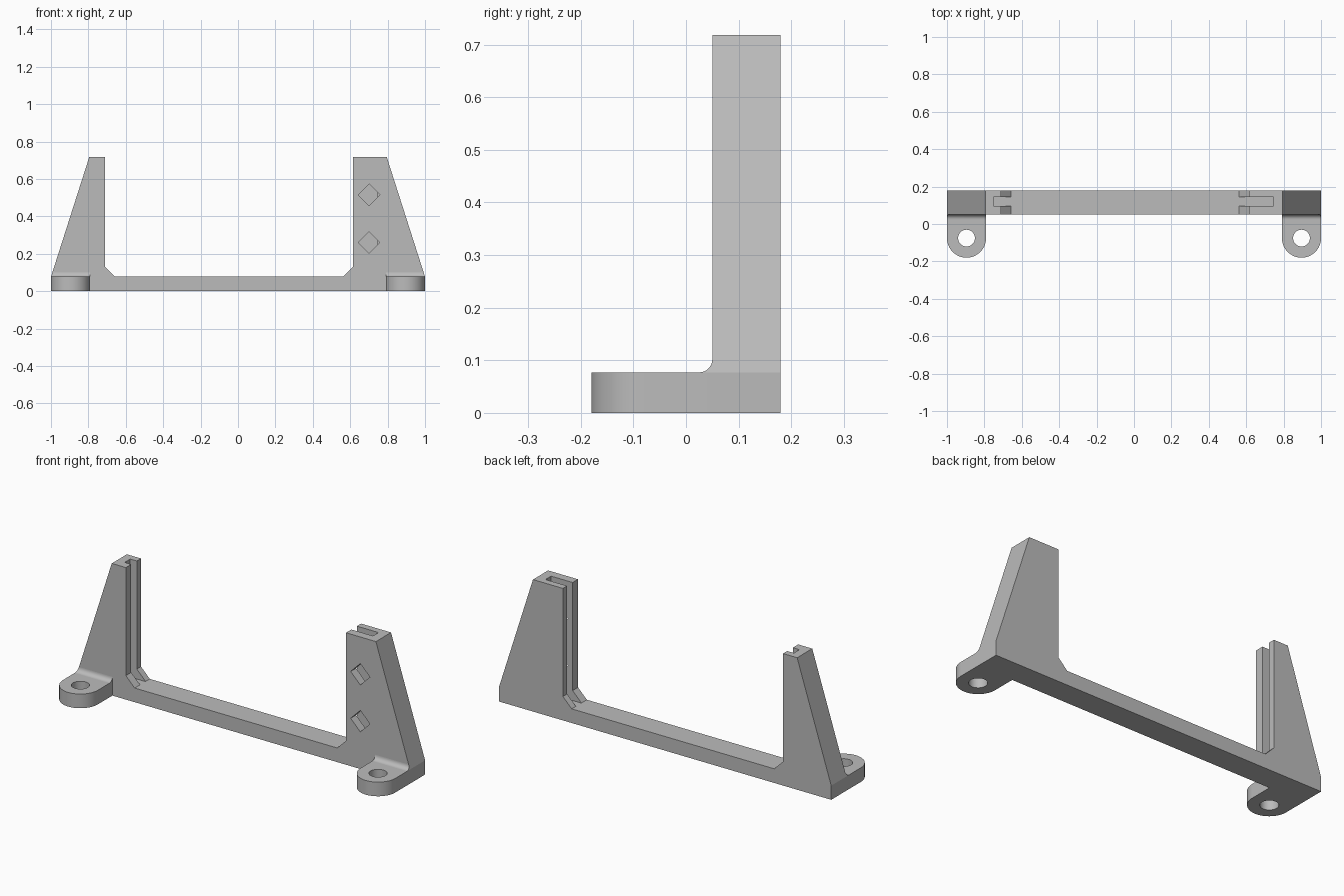
import bpy, bmesh, math
from mathutils import Vector

if "Cube" in bpy.data.objects:
    bpy.data.objects.remove(bpy.data.objects["Cube"], do_unlink=True)

grey = bpy.data.materials.new("grey plastic")
grey.use_nodes = True
COLOUR = (0.5, 0.5, 0.5, 1)
grey.diffuse_color = COLOUR
grey.node_tree.nodes["Principled BSDF"].inputs["Base Color"].default_value = COLOUR

# Main dimensions
FRONT, BACK = 0.05, 0.18
BASE, TOP = 0.077, 0.718
SHOULDER, FOOT_IN = 0.795, 0.791
FOOT_R = (1 - FOOT_IN) / 2
FOOT_X, FOOT_Y = 1 - FOOT_R, -0.18 + FOOT_R
SLOT_Y = (0.096, 0.144)


def prism(name, points, axis, lo, hi):
    """Extrude a 2D outline along one axis; the outline uses the other two."""
    def place(p, d):
        c = list(p)
        c.insert(axis, d)
        return Vector(c)
    bm = bmesh.new()
    face = bm.faces.new([bm.verts.new(place(p, lo)) for p in points])
    ext = bmesh.ops.extrude_face_region(bm, geom=[face])
    offset = place((0, 0), hi - lo)
    bmesh.ops.translate(bm, vec=offset,
                        verts=[g for g in ext["geom"] if isinstance(g, bmesh.types.BMVert)])
    bmesh.ops.recalc_face_normals(bm, faces=bm.faces)
    mesh = bpy.data.meshes.new(name)
    bm.to_mesh(mesh)
    bm.free()
    mesh.materials.append(grey)
    ob = bpy.data.objects.new(name, mesh)
    bpy.context.collection.objects.link(ob)
    return ob


def select(ob):
    bpy.ops.object.select_all(action="DESELECT")
    ob.select_set(True)
    bpy.context.view_layer.objects.active = ob


def cut(ob, cutter):
    cutter.hide_render = True
    mod = ob.modifiers.new("cut", "BOOLEAN")
    mod.operation, mod.solver, mod.object = "DIFFERENCE", "EXACT", cutter
    select(ob)
    bpy.ops.object.modifier_apply(modifier=mod.name)
    bpy.data.objects.remove(cutter, do_unlink=True)


def smooth(ob):
    select(ob)
    bpy.ops.object.shade_smooth_by_angle(angle=math.radians(30))


def arc(cx, cy, r, start, end, n):
    angles = [math.radians(start + (end - start) * i / n) for i in range(n + 1)]
    return [(cx + r * math.cos(a), cy + r * math.sin(a)) for a in angles]


# Frame: low crossbar with a tapered upright at each end
frame = prism("frame", [
    (-1, 0), (1, 0), (1, BASE), (SHOULDER, TOP), (0.615, TOP), (0.615, 0.13),
    (0.562, BASE), (-0.657, BASE), (-0.71, 0.13), (-0.71, TOP),
    (-SHOULDER, TOP), (-1, BASE)], 1, FRONT, BACK)

# Panel slots facing inward on both uprights
for x0, x1 in ((-0.75, -0.657), (0.562, 0.745)):
    cut(frame, prism("slot_cutter", [
        (x0, BASE - 0.001), (x1, BASE - 0.001), (x1, 0.8), (x0, 0.8)],
        1, *SLOT_Y))

# Diamond windows from the front into the left slot
for z in (0.26, 0.515):
    cut(frame, prism("diamond_cutter", arc(0.701, z, 0.058, 0, 270, 3),
                     1, 0, 0.12))

for side, s in (("left", 1), ("right", -1)):
    # Rounded mounting foot with a screw hole
    outline = arc(s * FOOT_X, FOOT_Y, FOOT_R, 180, 360, 32)
    outline += [(s * FOOT_X + FOOT_R, FRONT), (s * FOOT_X - FOOT_R, FRONT)]
    foot = prism(side + "_foot", outline, 2, 0, BASE)
    hole = arc(s * FOOT_X, FOOT_Y, 0.045, 0, 360, 40)[:-1]
    cut(foot, prism("hole_cutter", hole, 2, -0.1, 0.2))
    smooth(foot)

    # Concave fillet between foot and upright, following the tapered edge
    r = 0.025
    curve = arc(FRONT - r, BASE + r, r, -90, 0, 8)
    fillet = prism(side + "_fillet", curve + [(FRONT, BASE)], 0,
                   *sorted((s * FOOT_IN, s)))
    taper = (1 - SHOULDER) / (TOP - BASE)
    for v in fillet.data.vertices:
        if abs(v.co.x) > 0.99:
            v.co.x -= s * (v.co.z - BASE) * taper
    smooth(fillet)
